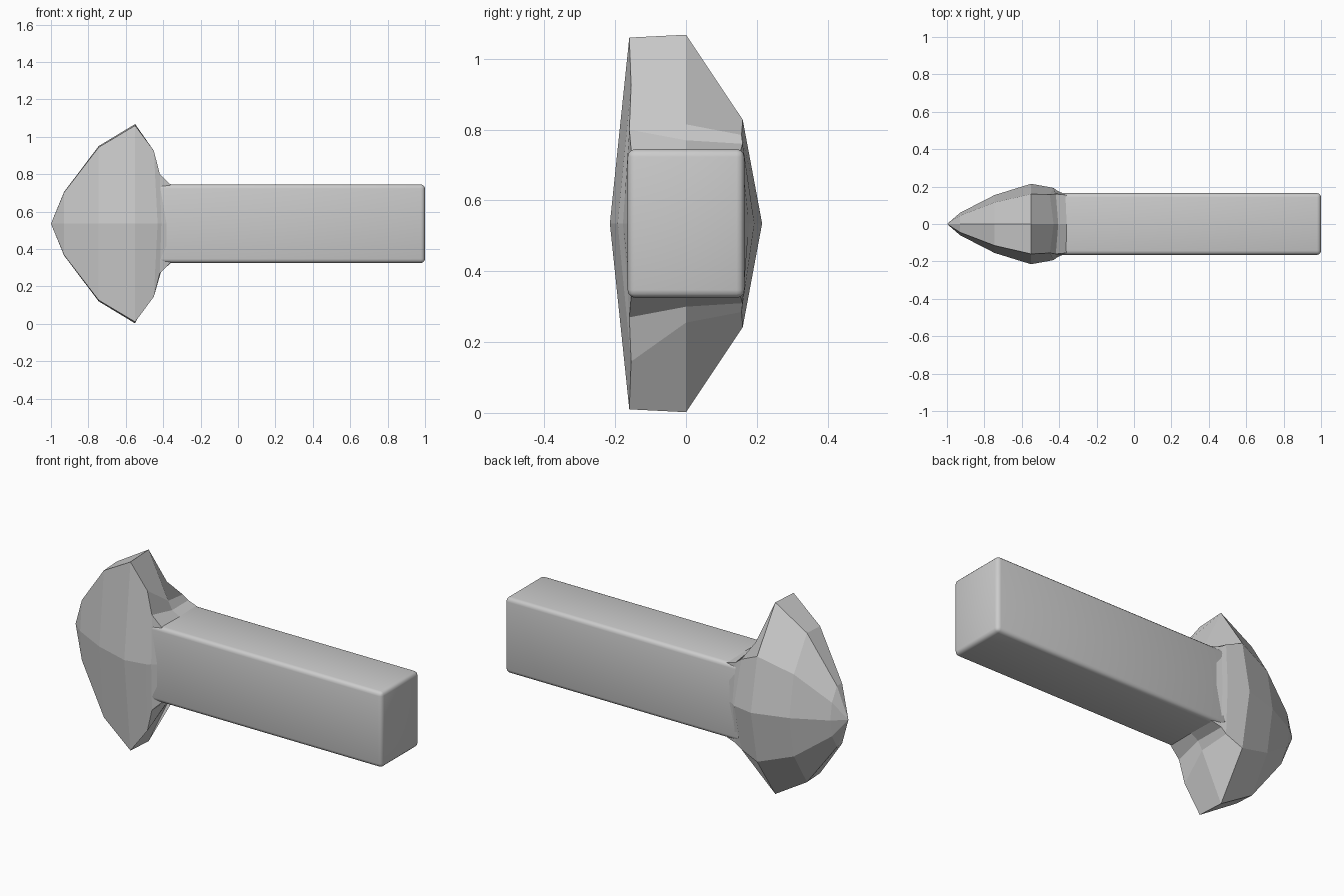
import bpy, bmesh

if "Cube" in bpy.data.objects:
    bpy.data.objects.remove(bpy.data.objects["Cube"])

CZ = 0.535  # height of the centre axis

stone = bpy.data.materials.new("light grey")
stone.diffuse_color = (0.6, 0.6, 0.6, 1)
stone.use_nodes = True
stone.node_tree.nodes["Principled BSDF"].inputs["Base Color"].default_value = stone.diffuse_color


def finish(bm, name):
    bmesh.ops.recalc_face_normals(bm, faces=bm.faces)
    me = bpy.data.meshes.new(name)
    bm.to_mesh(me)
    bm.free()
    me.materials.append(stone)
    ob = bpy.data.objects.new(name, me)
    bpy.context.collection.objects.link(ob)
    return ob


def ring(top, front_corner, front, back, back_corner):
    """Eight-point ring, upper half mirrored about the axis; points are (x, y, height)."""
    upper = [top, front_corner, front, back, back_corner]
    low = lambda p: (p[0], p[1], -p[2])
    return [upper[0], upper[1], upper[2], low(upper[1]), low(upper[0]),
            low(upper[4]), upper[3], upper[4]]


def dome_ring(x, hy, hz):
    return ring((x, 0, hz), (x, -.745 * hy, .985 * hz), (x, -hy, 0),
                (x, hy, 0), (x, .745 * hy, .55 * hz))


# faceted head: dome rings, then a flare that narrows into the handle
rings = [
    dome_ring(-0.93, .06, .17),
    dome_ring(-0.745, .155, .415),
    dome_ring(-0.55, .215, .533),
    ring((-.43, 0, .28), (-.45, -.155, .39), (-.43, -.193, 0), (-.43, .193, 0), (-.45, .157, .25)),
    ring((-.405, 0, .235), (-.418, -.16, .265), (-.41, -.178, 0), (-.41, .178, 0), (-.418, .16, .225)),
    ring((-.36, 0, .21), (-.36, -.155, .208), (-.38, -.164, 0), (-.38, .164, 0), (-.36, .155, .208)),
]
bm = bmesh.new()
loops = [[bm.verts.new((x, y, z + CZ)) for x, y, z in r] for r in rings]
tip = bm.verts.new((-1, 0, CZ))
for i in range(8):
    j = (i + 1) % 8
    bm.faces.new((tip, loops[0][i], loops[0][j]))
    for a, b in zip(loops, loops[1:]):
        bm.faces.new((a[i], a[j], b[j], b[i]))
bm.faces.new(loops[-1])
finish(bm, "head")

# rounded rectangular handle
bm = bmesh.new()
bmesh.ops.create_cube(bm, size=1)
for v in bm.verts:
    v.co.x = 1.0 if v.co.x > 0 else -0.45
    v.co.y *= 0.33
    v.co.z = CZ + v.co.z * 0.42
bmesh.ops.bevel(bm, geom=list(bm.edges), offset=0.022, segments=3,
                profile=0.5, affect='EDGES')
handle = finish(bm, "handle")
bpy.context.view_layer.objects.active = handle
handle.select_set(True)
bpy.ops.object.shade_smooth_by_angle()
